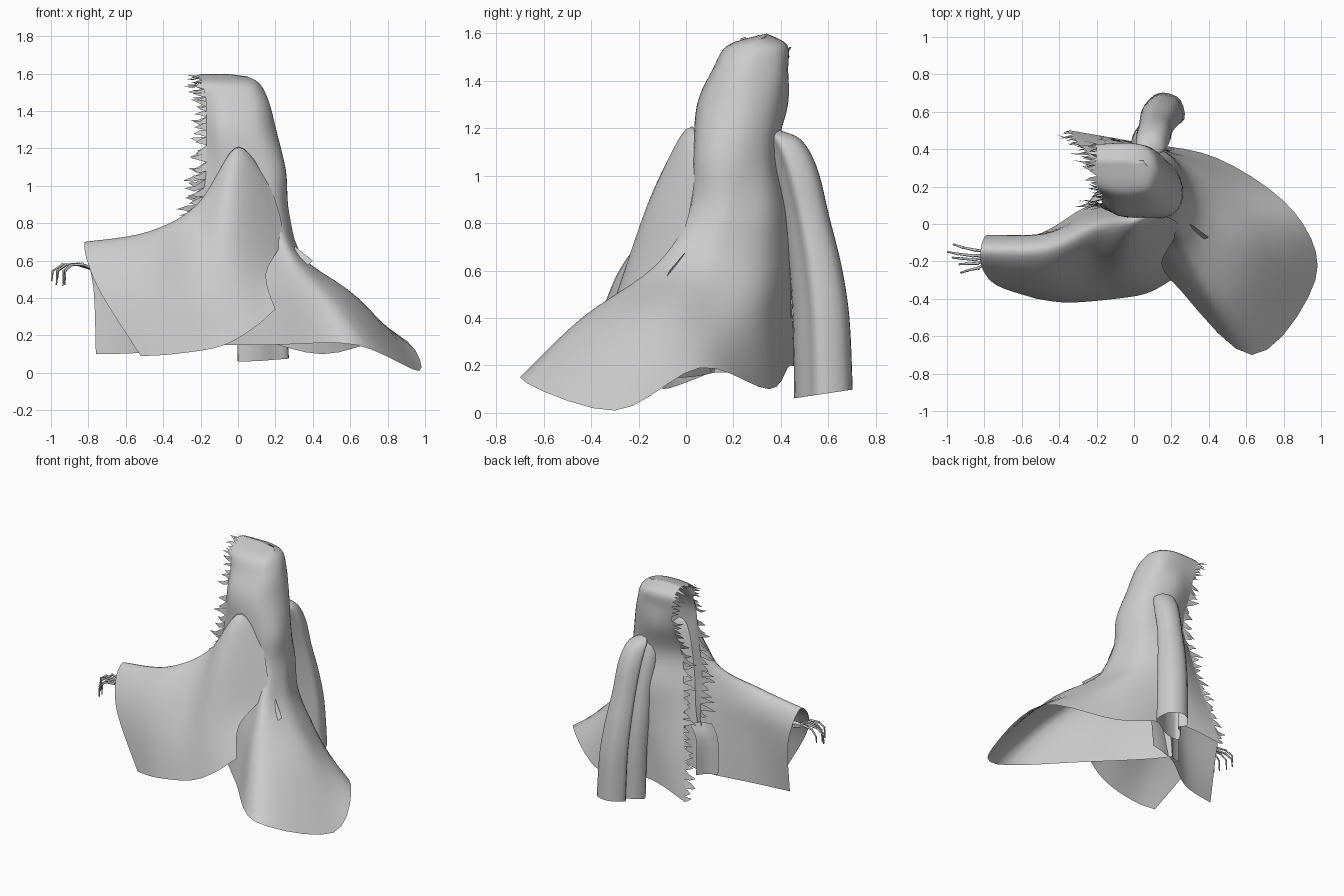
import bpy, bmesh, random
from mathutils import Vector as V, Matrix

if "Cube" in bpy.data.objects:
    bpy.data.objects.remove(bpy.data.objects["Cube"])

random.seed(4)


def make(name, verts, faces, weld=True):
    me = bpy.data.meshes.new(name)
    me.from_pydata([tuple(v) for v in verts], [], faces)
    bm = bmesh.new()
    bm.from_mesh(me)
    if weld:
        bmesh.ops.remove_doubles(bm, verts=bm.verts, dist=0.0005)
    bmesh.ops.recalc_face_normals(bm, faces=bm.faces)
    for f in bm.faces:
        f.smooth = True
    bm.to_mesh(me)
    bm.free()
    ob = bpy.data.objects.new(name, me)
    bpy.context.collection.objects.link(ob)
    return ob


def spline(pts, n, closed=False):
    """Smooth curve through the points, n steps per span."""
    out, k = [], len(pts)
    for i in range(k if closed else k - 1):
        def g(j):
            return pts[j % k] if closed else pts[min(max(j, 0), k - 1)]
        a, b, c, d = g(i - 1), g(i), g(i + 1), g(i + 2)
        for s in range(n):
            t = s / n
            out.append(0.5 * (2 * b + (c - a) * t + (2 * a - 5 * b + 4 * c - d) * t * t
                              + (3 * b - a - 3 * c + d) * t ** 3))
    if not closed:
        out.append(pts[-1].copy())
    return out


def cloth(name, rows, nu=4, nv=4, closed=False):
    """Smooth sheet through rows of points; returns the fine grid."""
    rows = [spline([V(p) for p in r], nu, closed) for r in rows]
    cols = [spline(list(c), nv) for c in zip(*rows)]
    grid = [list(r) for r in zip(*cols)]
    w = len(grid[0])
    faces = []
    for i in range(len(grid) - 1):
        for j in range(w if closed else w - 1):
            k = (j + 1) % w
            faces.append((i * w + j, i * w + k, (i + 1) * w + k, (i + 1) * w + j))
    make(name, [p for r in grid for p in r], faces)
    return grid


# hooded robe: hem first, then level rings, open toward -x
hem = [(-.24, .12, .17), (-.1, 0, .15), (.18, -.28, .15), (.63, -.70, .15), (.97, -.30, .01),
       (.86, .06, .19), (.45, .35, .10), (0, .44, .2), (-.34, .5, .14)]
rings = {
    .40: [(-.22, .12), (-.08, .03), (.16, -.16), (.46, -.44), (.64, -.14), (.56, .1), (.36, .32), (0, .44), (-.30, .44)],
    .62: [(-.2, .12), (-.06, .04), (.12, -.03), (.28, -.13), (.34, 0), (.34, .14), (.24, .34), (.02, .44), (-.25, .39)],
    .85: [(-.2, .1), (-.06, .04), (.08, .02), (.2, .02), (.26, .1), (.27, .2), (.2, .36), (0, .43), (-.22, .34)],
    1.08: [(-.17, .09), (-.06, .04), (.08, .03), (.19, .05), (.25, .12), (.245, .24), (.16, .35), (0, .38), (-.18, .3)],
    1.30: [(-.17, .12), (-.1, .055), (.03, .05), (.13, .08), (.19, .16), (.2, .27), (.13, .38), (-.02, .43), (-.17, .39)],
    1.45: [(-.17, .16), (-.1, .12), (0, .115), (.1, .135), (.155, .2), (.16, .29), (.1, .4), (-.02, .43), (-.18, .42)],
    1.55: [(-.19, .2), (-.1, .18), (0, .18), (.07, .2), (.105, .25), (.11, .32), (.07, .39), (-.02, .425), (-.2, .42)],
}
ridge = [(x, .34, 1.598 - max(0, x + .06) * .12) for x in (-.2, -.13, -.06, .01, .05, .01, -.06, -.13, -.2)]
rows = [hem] + [[(x, y, z) for x, y in r] for z, r in rings.items()] + [ridge]
robe = cloth("hooded_robe", rows, 5, 5)

# torn strips along both edges of the opening
verts, faces = [], []
for col, side in ((0, -1), (-1, 1)):
    edge = [r[col] for r in robe]
    for a, b in zip(edge, edge[1:]):
        if col == 0 and a.z < .55:
            continue
        if random.random() < .12:
            continue
        n = len(verts)
        length = random.uniform(.04, .09) * (1.3 if .6 < a.z < 1.05 else 1)
        d = V((-1, random.uniform(-.35, .35), random.uniform(-.45, .3)))
        m = (a + b) / 2 + d * length * .5 + V((0, 0, random.uniform(-.01, .01)))
        h = (b - a) * .3
        tip = m + V((-1, random.uniform(-.5, .5), random.uniform(-.3, .3))) * length * .5
        verts += [a, b, m - h, m + h, tip]
        faces += [(n, n + 1, n + 3, n + 2), (n + 2, n + 3, n + 4)]
make("torn_edge", verts, faces, weld=False)

# raised sleeve: front hem, over the arm ridge, to the back hem; cuff first
cloth("raised_sleeve", [
    [(-.52, -.40, .09), (-.73, -.33, .42), (-.81, -.24, .61), (-.82, -.14, .70), (-.80, -.07, .6), (-.77, -.06, .42), (-.76, -.10, .1)],
    [(-.35, -.42, .10), (-.45, -.36, .40), (-.48, -.27, .62), (-.48, -.14, .755), (-.48, -.06, .65), (-.48, -.05, .42), (-.50, -.05, .11)],
    [(-.10, -.40, .14), (-.20, -.32, .42), (-.22, -.17, .72), (-.22, -.03, .90), (-.24, .03, .75), (-.26, .06, .45), (-.28, .08, .16)],
    [(.07, -.37, .23), (-.02, -.27, .55), (-.02, -.12, .97), (-.02, .02, 1.20), (-.10, .06, .85), (-.14, .09, .5), (-.17, .11, .18)],
    [(.20, -.30, .34), (.15, -.20, .53), (.24, -.01, .76), (.10, .06, 1.12), (-.03, .09, .88), (-.06, .10, .5), (-.08, .11, .2)],
], 5, 6)

# hanging sleeve: folded tube hung from the far shoulder
fold = [(-.14, -.12), (-.11, -.05), (-.05, -.01), (-.09, .04), (-.03, .11), (.04, .12),
        (.11, .08), (.13, -.02), (.06, -.06), (-.03, -.11)]
levels = [(.08, .14, .58, 1), (.4, .13, .57, .97), (.62, .115, .545, .9), (.83, .1, .505, .8),
          (1.0, .09, .465, .8), (1.1, .08, .43, .75), (1.16, .07, .4, .6), (1.19, .06, .38, .15)]
cloth("hanging_sleeve", [[(cx + x * s, cy + y * s, z + (y * .15 if z < .1 else 0)) for x, y in fold]
                         for z, cx, cy, s in levels], 3, 4, closed=True)

# loose cloth scraps
cloth("hanging_flap", [[(-.2 + dx, .17, z), (-.25 + dx, .11, z), (-.32 + dx, .09, z)]
                       for z, dx in ((.53, .05), (.42, 0), (.17, 0))])
make("skirt_scrap", [(.3, 0, .68), (.4, -.07, .6), (.33, -.1, .53)], [(0, 1, 2)])

# bony hand: tapered bones with knobbly joints
hand = bmesh.new()


def bone(a, b, r):
    a, b = V(a), V(b)
    d = b - a
    mat = Matrix.Translation((a + b) / 2) @ d.to_track_quat('Z', 'Y').to_matrix().to_4x4()
    bmesh.ops.create_cone(hand, cap_ends=True, segments=8, radius1=r, radius2=r * .7,
                          depth=d.length, matrix=mat)
    bmesh.ops.create_icosphere(hand, subdivisions=2, radius=r * 1.25, matrix=Matrix.Translation(a))


# finger rows: base y, tip y, reach, drop
for y0, y1, reach, drop in ((-.14, -.11, .97, .50), (-.17, -.15, 1.0, .49), (-.19, -.18, .975, .47),
                            (-.21, -.215, .94, .465), (-.235, -.26, .93, .47)):
    ym = (y0 + y1) / 2
    k = reach - .76
    path = [(-.76, -.17 + (y0 + .19) * .4, .55), (-.76 - k * .42, y0, .58), (-.76 - k * .75, ym, .578),
            (-.76 - k * .96, y1, .545), (-reach + .004, y1, drop)]
    for i, (a, b) in enumerate(zip(path, path[1:])):
        bone(a, b, .0095 - .0014 * i)
bone((-.70, -.17, .56), (-.79, -.18, .56), .018)
me = bpy.data.meshes.new("bony_hand")
for f in hand.faces:
    f.smooth = len(f.verts) < 5
hand.to_mesh(me)
hand.free()
bpy.context.collection.objects.link(bpy.data.objects.new("bony_hand", me))
